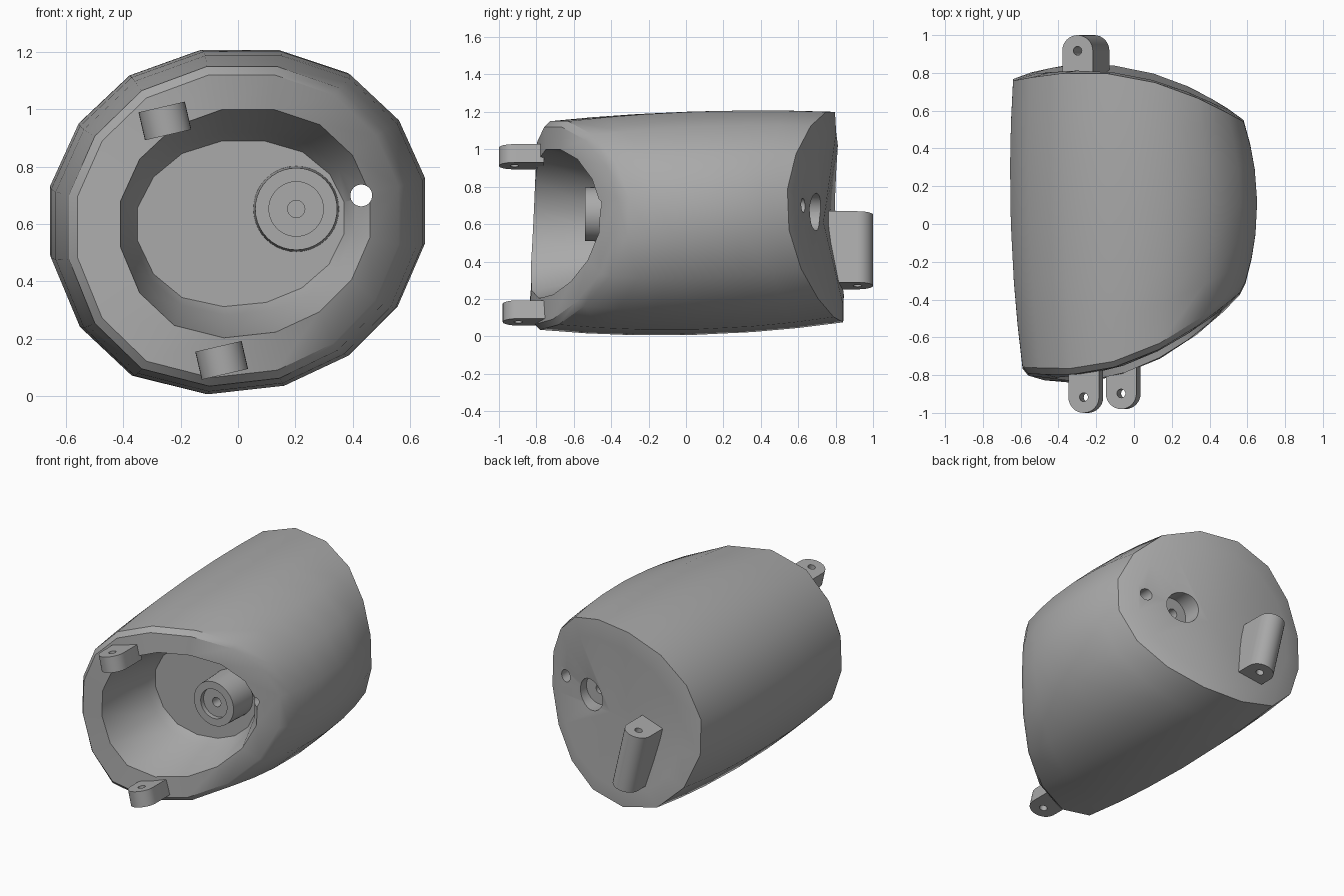
import bpy, bmesh, math
from mathutils import Matrix

cube = bpy.data.objects.get("Cube")
if cube:
    bpy.data.objects.remove(cube, do_unlink=True)

mat = bpy.data.materials.new("plain grey")
mat.use_nodes = True
COLOR = (0.4, 0.4, 0.4, 1)
mat.diffuse_color = COLOR
mat.node_tree.nodes["Principled BSDF"].inputs["Base Color"].default_value = COLOR


def make(name, bm):
    bmesh.ops.recalc_face_normals(bm, faces=bm.faces)
    mesh = bpy.data.meshes.new(name)
    bm.to_mesh(mesh)
    bm.free()
    ob = bpy.data.objects.new(name, mesh)
    bpy.context.collection.objects.link(ob)
    mesh.materials.append(mat)
    return ob


def skin(bm, rings, closed=True):
    """Bridge equal-length rings of points with quads."""
    rows = [[bm.verts.new(p) for p in r] for r in rings]
    n = len(rows[0])
    for a, b in zip(rows, rows[1:]):
        for i in range(n):
            j = (i + 1) % n
            bm.faces.new((a[i], a[j], b[j], b[i]))
    return rows


def drill(ob, x, z, y0, y1, r, axis="Y", tilt=0.0, centre=None):
    """Cut a round hole along y, or along a tilted z."""
    bm = bmesh.new()
    bmesh.ops.create_cone(bm, cap_ends=True, segments=32, radius1=r, radius2=r, depth=y1 - y0)
    if axis == "Y":
        m = Matrix.Translation((x, (y0 + y1) / 2, z)) @ Matrix.Rotation(math.pi / 2, 4, "X")
    else:
        m = Matrix.Translation(centre) @ Matrix.Rotation(tilt, 4, "Y")
    bm.transform(m)
    cutter = make("hole_cutter", bm)
    cutter.hide_render = True
    mod = ob.modifiers.new("hole", "BOOLEAN")
    mod.operation, mod.solver, mod.object = "DIFFERENCE", "EXACT", cutter
    bpy.context.view_layer.objects.active = ob
    bpy.ops.object.modifier_apply(modifier=mod.name)
    bpy.data.objects.remove(cutter, do_unlink=True)


def smooth(ob, deg=30):
    bpy.ops.object.select_all(action="DESELECT")
    ob.select_set(True)
    bpy.context.view_layer.objects.active = ob
    bpy.ops.object.shade_smooth_by_angle(angle=math.radians(deg))


# Uneven sixteen-sided outline, scaled to a unit circle
OUTLINE = [(.65, .76), (.56, .96), (.39, 1.12), (.15, 1.2), (-.12, 1.2), (-.37, 1.11),
           (-.55, .94), (-.65, .72), (-.65, .48), (-.55, .24), (-.37, .07), (-.11, .005),
           (.16, .035), (.385, .14), (.555, .31), (.65, .53)]
UNIT = [(x / .65, (z - .6) / .6) for x, z in OUTLINE]


def front_y(x, z):
    return -.75 + .38 * x + .53 * x * x + .05 * (z - .6)


def back_y(x, z):
    return .80 - .2 * x - .4 * x * x - .04 * (z - .6)


def ring(cx, cz, rx, rz, yfun):
    pts = [(cx + rx * u, cz + rz * v) for u, v in UNIT]
    return [(x, yfun(x, z), z) for x, z in pts]


# Housing: slanted barrel with a bowl in its front
FRONT, MID, BACK = (0, .59, .59, .56), (0, .602, .652, .6), (-.03, .635, .61, .565)


def side(t):
    w = ((1 - t) * (1 - 2 * t), 4 * t * (1 - t), t * (2 * t - 1))
    c = [sum(k * s[i] for k, s in zip(w, (FRONT, MID, BACK))) for i in range(4)]
    a = ring(*FRONT, lambda x, z: front_y(x, z) + .03)
    b = ring(*BACK, back_y)
    return [(p[0], q[1] + (r[1] - q[1]) * t, p[2])
            for p, q, r in zip(ring(*c, back_y), a, b)]


bm = bmesh.new()
rings = [ring(-.02, .63, .5, .46, lambda x, z: back_y(x, z) + .005)]
rings += [side(t) for t in (1, .85, .7, .5, .3, .15, 0)]
rings += [ring(0, .59, .56, .53, front_y),
          ring(.025, .6, .435, .4, front_y),
          ring(.02, .6, .385, .32, lambda x, z: -.41),
          ring(.01, .6, .36, .29, lambda x, z: -.35)]
rows = skin(bm, rings)
bm.faces.new(rows[-1])
hub = bm.verts.new((.03, .735, .61))
for i in range(16):
    bm.faces.new((rows[0][i], rows[0][(i + 1) % 16], hub))
housing = make("housing", bm)
drill(housing, .43, .70, -1, 1, .038)
drill(housing, .2, .665, .60, 1, .1)
drill(housing, .2, .665, .45, .7, .03)
smooth(housing)

# Round boss standing on the bowl floor, with a stepped bore
bm = bmesh.new()
profile = [(.15, -.33), (.143, -.54), (.095, -.54), (.095, -.51), (.03, -.51), (.03, -.4)]
circle = [2 * math.pi * i / 40 for i in range(40)]
rows = skin(bm, [[(.203 + r * math.cos(a), y, .653 + r * math.sin(a)) for a in circle]
                 for r, y in profile])
bm.faces.new(rows[0])
bm.faces.new(rows[-1])
smooth(make("bowl_boss", bm))


# Tilted mounting lugs with rounded ends and pin holes
def lug(name, x, z, height, root, tip, r=.083, tilt=math.radians(-13)):
    d = 1 if tip > root else -1
    cy = tip - d * r
    arc = [math.pi * i / 16 for i in range(17)]
    shape = [(r, root)] + [(r * math.cos(a), cy + d * r * math.sin(a)) for a in arc] + [(-r, root)]
    bm = bmesh.new()
    rows = skin(bm, [[(px, py, s * height / 2) for px, py in shape] for s in (-1, 1)])
    for row in rows:
        bm.faces.new(row)
    bm.transform(Matrix.Translation((x, 0, z)) @ Matrix.Rotation(tilt, 4, "Y"))
    ob = make(name, bm)
    drill(ob, 0, 0, -height, height, .023, "Z", tilt, (x, cy, z))
    smooth(ob)


lug("upper_front_lug", -.255, .96, .1, -.76, -1.0)
lug("lower_front_lug", -.057, .125, .1, -.72, -.98)
lug("back_lug", -.255, .46, .39, .70, 1.0)
